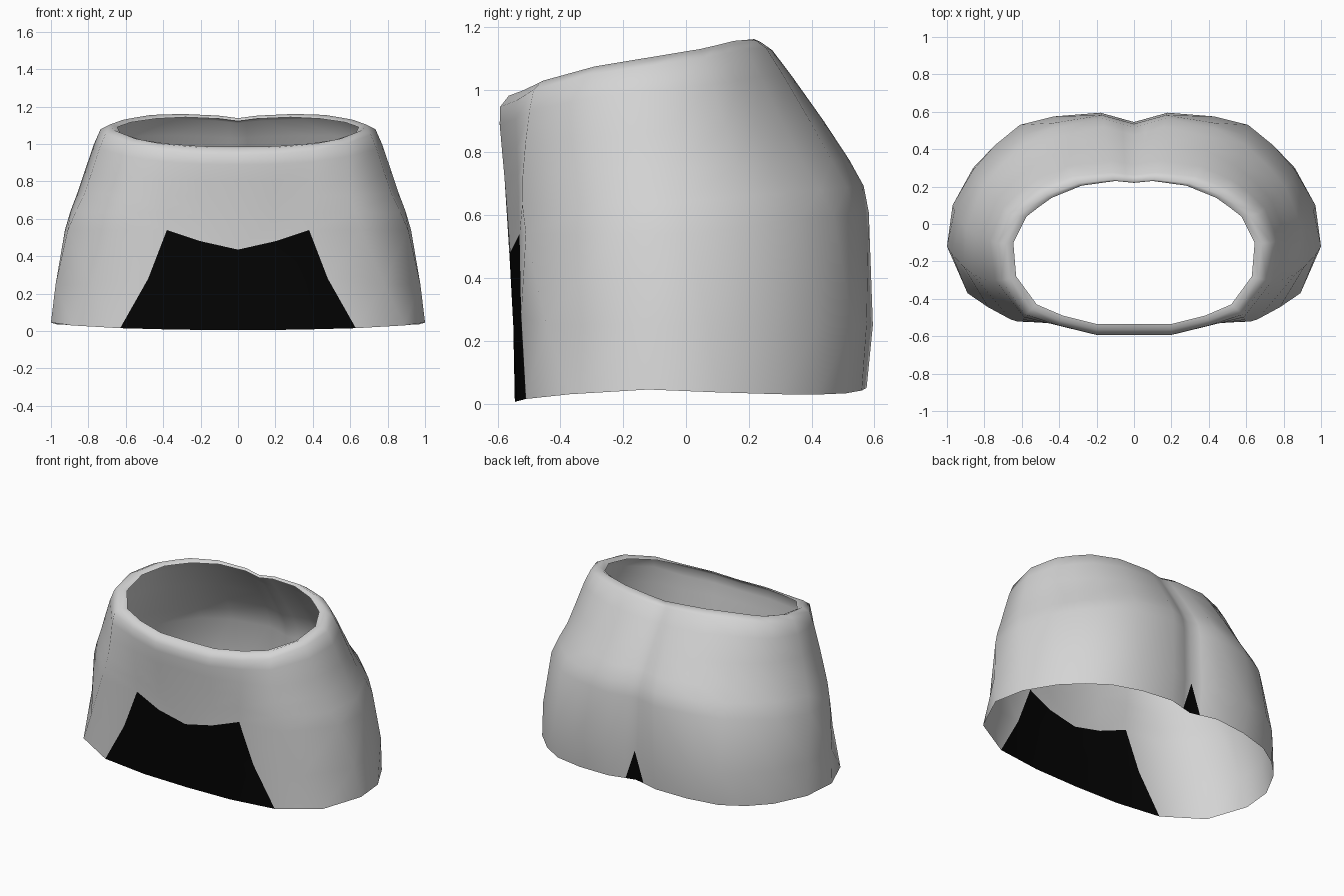
import bpy

if "Cube" in bpy.data.objects:
    bpy.data.objects.remove(bpy.data.objects["Cube"])

# Half outlines (x, y) from front centre round to back centre, bottom to top
hem = [(0, -.545), (.32, -.54), (.63, -.51), (.89, -.37), (1, -.12), (.97, .10),
       (.86, .30), (.74, .42), (.60, .51), (.40, .56), (.18, .575), (0, .53)]
thigh = [(0, -.55), (.26, -.55), (.48, -.525), (.78, -.445), (.975, -.16), (.96, .07),
         (.86, .29), (.745, .42), (.61, .53), (.43, .575), (.18, .595), (0, .545)]
hip = [(0, -.56), (.20, -.56), (.38, -.53), (.66, -.51), (.91, -.23), (.925, .01),
       (.84, .23), (.72, .36), (.60, .47), (.43, .54), (.17, .582), (0, .535)]
seat = [(0, -.578), (.20, -.578), (.39, -.535), (.60, -.52), (.82, -.29), (.855, -.05),
        (.77, .16), (.68, .27), (.57, .37), (.41, .465), (.16, .52), (0, .475)]
shoulder = [(0, -.592), (.20, -.592), (.41, -.54), (.58, -.485), (.71, -.30), (.735, -.10),
            (.67, .06), (.59, .13), (.50, .19), (.33, .255), (.12, .275), (0, .262)]
rim = [(0, -.535), (.20, -.535), (.38, -.49), (.52, -.43), (.63, -.28), (.645, -.10),
       (.575, .04), (.51, .09), (.44, .14), (.28, .205), (.10, .23), (0, .22)]


def lift(outline, height):
    """Give each outline point a height, and add a narrow column beside the back seam."""
    pts = [(x, y, height(i, y)) for i, (x, y) in enumerate(outline)]
    a, b = pts[-2], pts[-1]
    pts.insert(-1, tuple(p * .37 + q * .63 for p, q in zip(a, b)))
    return pts


def between(r0, r1, r2, r3, t):
    """Smooth intermediate ring between r1 and r2."""
    def f(a, b, c, d):
        return .5 * (2 * b + (c - a) * t + (2 * a - 5 * b + 4 * c - d) * t * t
                     + (3 * b - a - 3 * c + d) * t ** 3)
    return [tuple(f(*v) for v in zip(*p)) for p in zip(r0, r1, r2, r3)]


hem_z = [.005, .007, .015, .03, .045, .036, .03, .029, .033, .042, .05, .05]
shoulder_z = [.94, .945, .965, 1.0, 1.05, 1.078, 1.10, 1.115, 1.13, 1.133, 1.125, 1.112]
rim_z = [.985, .988, 1.002, 1.022, 1.058, 1.09, 1.115, 1.125, 1.135, 1.143, 1.135, 1.122]
front_hip = [.435, .48, .54]
r_hem = lift(hem, lambda i, y: hem_z[i])
r_thigh = lift(thigh, lambda i, y: .25 + (.03 if i == 2 else 0))
r_hip = lift(hip, lambda i, y: front_hip[i] if i < 3 else .54 + .12 * max(0, y))
r_seat = lift(seat, lambda i, y: .75 + .05 * y)
r_shoulder = lift(shoulder, lambda i, y: shoulder_z[i])
r_rim = lift(rim, lambda i, y: rim_z[i])
rings = [r_hem, r_thigh, r_hip,
         between(r_thigh, r_hip, r_seat, r_shoulder, .5),
         r_seat,
         between(r_hip, r_seat, r_shoulder, r_rim, .35),
         between(r_hip, r_seat, r_shoulder, r_rim, .7),
         r_shoulder,
         between(r_seat, r_shoulder, r_rim, r_rim, .5),
         r_rim]

# Faces: front panel and small back notch are dark
n = len(r_hem)
verts = [p for r in rings for p in r]
faces, slots = [], []
for k in range(len(rings) - 1):
    for i in range(n - 1):
        a, b = k * n + i, k * n + i + 1
        c, d = b + n, a + n
        if k == 0 and i == n - 2:
            faces += [(a, b, c), (a, c, d)]
            slots += [1, 0]
        else:
            faces.append((a, b, c, d))
            slots.append(1 if k < 2 and i < 2 else 0)

mesh = bpy.data.meshes.new("skirt")
mesh.from_pydata(verts, [], faces)
for name, colour in (("light grey", (.66, .66, .66, 1)), ("black", (.001, .001, .001, 1))):
    m = bpy.data.materials.new(name)
    m.diffuse_color = colour
    m.use_nodes = True
    m.node_tree.nodes["Principled BSDF"].inputs["Base Color"].default_value = m.diffuse_color
    mesh.materials.append(m)
for poly, s in zip(mesh.polygons, slots):
    poly.material_index = s
    poly.use_smooth = True

# Open shell, mirrored to the other side
skirt = bpy.data.objects.new("skirt", mesh)
bpy.context.collection.objects.link(skirt)
mirror = skirt.modifiers.new("mirror", 'MIRROR')
mirror.use_clip = True
mirror.merge_threshold = .001
